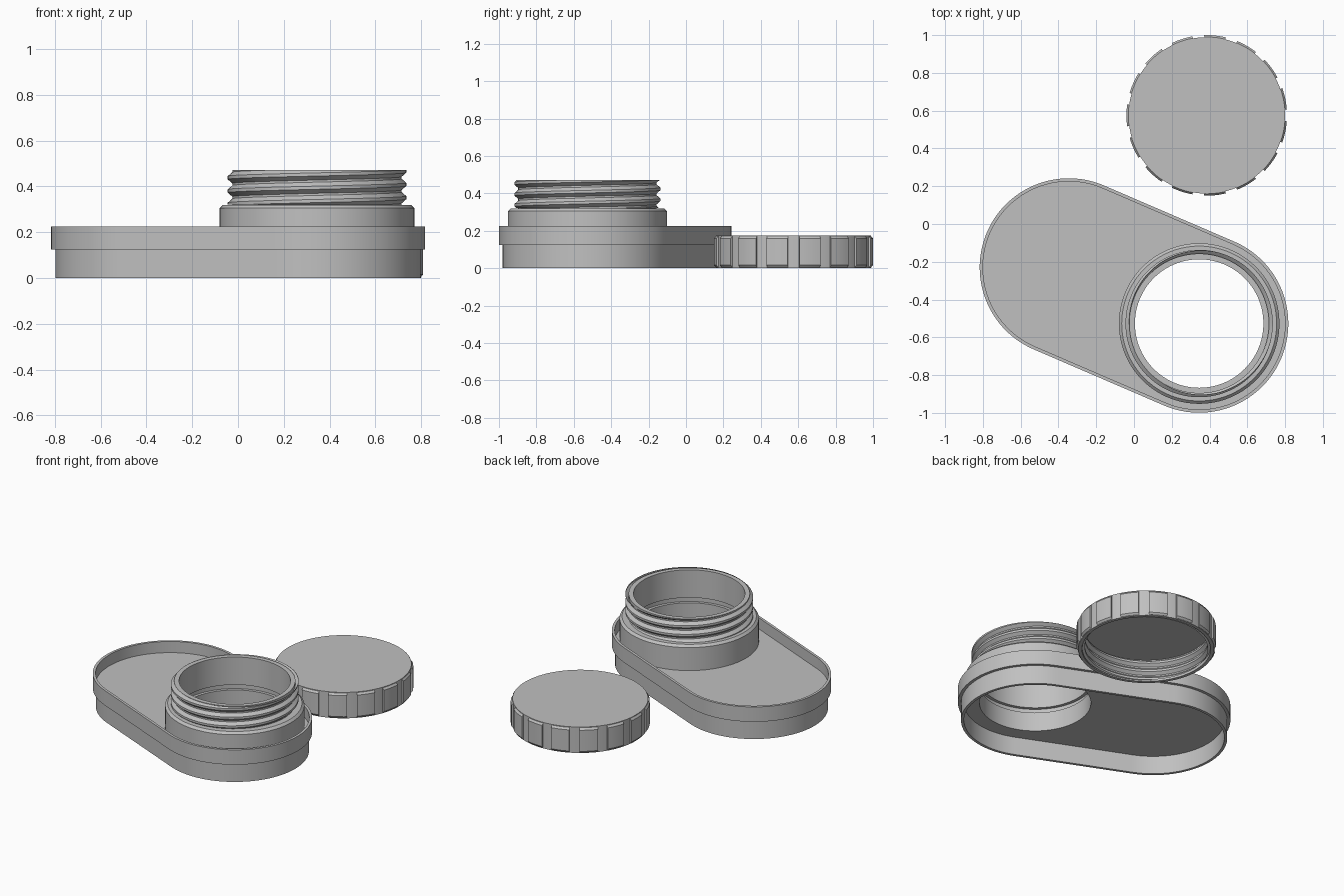
import bpy, bmesh, math
from mathutils import Vector

if "Cube" in bpy.data.objects:
    bpy.data.objects.remove(bpy.data.objects["Cube"])

grey = bpy.data.materials.new("plain grey")
grey.use_nodes = True
colour = (0.53, 0.53, 0.53, 1)
grey.diffuse_color = colour
grey.node_tree.nodes["Principled BSDF"].inputs["Base Color"].default_value = colour

TANK = Vector((-0.345, -0.23))    # closed end of the base
NECK = Vector((0.345, -0.527))    # end with the opening
CAP = Vector((0.385, 0.575))
SEG = 120


def loft(name, loops, wrap_loops=True, wrap_points=True, end_caps=False):
    """Skin a list of equally long point loops into one mesh."""
    bm = bmesh.new()
    rows = [[bm.verts.new(p) for p in loop] for loop in loops]
    n, m = len(rows), len(rows[0])
    for i in range(n if wrap_loops else n - 1):
        a, b = rows[i], rows[(i + 1) % n]
        for j in range(m if wrap_points else m - 1):
            k = (j + 1) % m
            bm.faces.new((a[j], a[k], b[k], b[j]))
    if end_caps:
        bm.faces.new(rows[0])
        bm.faces.new(rows[-1])
    bmesh.ops.remove_doubles(bm, verts=bm.verts, dist=1e-5)
    bmesh.ops.recalc_face_normals(bm, faces=bm.faces)
    mesh = bpy.data.meshes.new(name)
    bm.to_mesh(mesh)
    bm.free()
    mesh.shade_smooth()
    mesh.set_sharp_from_angle(angle=math.radians(25))
    mesh.materials.append(grey)
    obj = bpy.data.objects.new(name, mesh)
    bpy.context.collection.objects.link(obj)
    return obj


def polar(centre, r, angle, z):
    return (centre.x + r * math.cos(angle), centre.y + r * math.sin(angle), z)


def lathe(name, centre, profile, wrap=True):
    """Revolve an (r, z) profile around a vertical axis."""
    loops = [[polar(centre, r, math.tau * i / SEG, z) for i in range(SEG)]
             for r, z in profile]
    return loft(name, loops, wrap_loops=wrap)


def thread(name, centre, root, height, low, high, pitch):
    """Helical ridge trimmed flat at both ends; negative height points inward."""
    sign = math.copysign(1, height)
    size = abs(height)
    base, crest = pitch * 0.42, pitch * 0.12
    section = [(-base, 0), (-crest, size), (crest, size), (base, 0)]
    steps = int(SEG * ((high - low) / pitch + 1))
    loops = []
    for s in range(steps + 1):
        turn = s / SEG
        mid = low - pitch / 2 + pitch * turn
        loop = []
        for dz, h in section:
            z = min(max(mid + dz, low), high)
            # slide trimmed points back along the flank
            h = min(size, max(0, (base - abs(z - mid)) * size / (base - crest)))
            loop.append(polar(centre, root + sign * h, math.tau * turn, z))
        loops.append(loop)
    return loft(name, loops, wrap_loops=False, wrap_points=False)


# Outline of the base: two round ends joined by straight sides
def outline(r, z):
    axis = NECK - TANK
    a0 = math.atan2(axis.y, axis.x)
    half = SEG // 2
    ends = [[polar(c, r, a0 + t + math.pi * (i / half - 0.5), z) for i in range(half + 1)]
            for c, t in ((NECK, 0), (TANK, math.pi))]
    points = []
    for end, other in (ends, ends[::-1]):
        points += end
        start, stop = Vector(end[-1]), Vector(other[0])
        points += [tuple(start.lerp(stop, k / 12)) for k in range(1, 12)]
    return points


# Circle whose points line up with the outline, seen from the opening
def opening(r, z):
    return [polar(NECK, r, math.atan2(p[1] - NECK.y, p[0] - NECK.x), z)
            for p in outline(0.45, z)]


# Base: lower skirt, wider upper rim and the floor between them
skirt_and_rim = [(0.435, 0.122), (0.435, 0), (0.453, 0), (0.453, 0.125),
                 (0.472, 0.125), (0.472, 0.225), (0.455, 0.225), (0.455, 0.15)]
loft("base_tray", [opening(0.4, 0.122)] + [outline(r, z) for r, z in skirt_and_rim]
     + [opening(0.4, 0.15)])

# Collar and neck with an inner seal groove
lathe("collar_and_neck", NECK, [
    (0.34, 0.122), (0.425, 0.122), (0.425, 0.305), (0.41, 0.32), (0.37, 0.32),
    (0.37, 0.472), (0.34, 0.472), (0.34, 0.285), (0.36, 0.285), (0.36, 0.25),
    (0.34, 0.25)])
thread("neck_thread", NECK, 0.37, 0.02, 0.322, 0.472, 0.058)

# Screw cap, hollow from below
lathe("cap_shell", CAP, [
    (0, 0.148), (0.393, 0.148), (0.393, 0), (0.414, 0), (0.414, 0.175), (0, 0.175)],
    wrap=False)
thread("cap_thread", CAP, 0.393, -0.018, 0.0, 0.135, 0.058)

# Grip pads around the cap, with a gap facing +x
pad = [(0.405, 0.004), (0.415, 0.004), (0.425, 0.016), (0.425, 0.158),
       (0.415, 0.171), (0.405, 0.171)]
PADS = 15
for n in range(PADS):
    middle = math.tau * (n + 0.5) / PADS
    width = math.tau / PADS * 0.65
    loft(f"grip_pad_{n + 1}",
         [[polar(CAP, r, middle + width * (i / 6 - 0.5), z) for r, z in pad]
          for i in range(7)], wrap_loops=False, end_caps=True)
